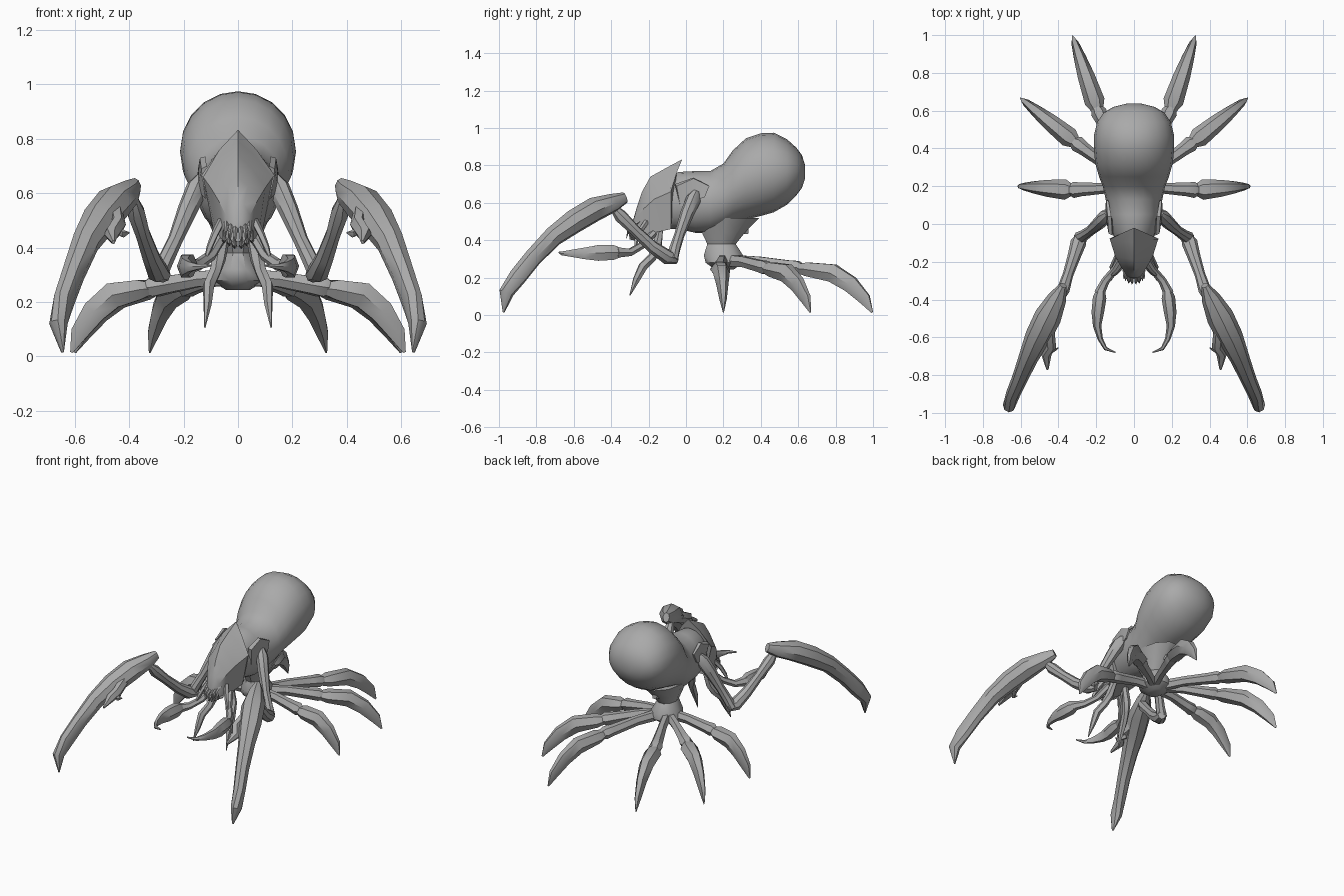
import bpy, bmesh, math
from mathutils import Vector

shell = bpy.data.materials.new("grey_shell")
shell.diffuse_color = (0.4, 0.4, 0.4, 1)


def finish(name, bm, mirror, angle=40):
    bmesh.ops.recalc_face_normals(bm, faces=bm.faces)
    me = bpy.data.meshes.new(name)
    bm.to_mesh(me)
    bm.free()
    ob = bpy.data.objects.new(name, me)
    bpy.context.collection.objects.link(ob)
    me.materials.append(shell)
    if mirror:
        ob.modifiers.new("mirror", 'MIRROR').use_mirror_merge = False
    bpy.ops.object.select_all(action='DESELECT')
    ob.select_set(True)
    bpy.context.view_layer.objects.active = ob
    bpy.ops.object.shade_smooth_by_angle(angle=math.radians(angle))
    return ob


def loft(name, rings, mirror=False, caps=True, angle=40):
    bm = bmesh.new()
    rows = [[bm.verts.new(p) for p in r] for r in rings]
    n = len(rows[0])
    for a, b in zip(rows, rows[1:]):
        for i in range(n):
            j = (i + 1) % n
            bm.faces.new((a[i], a[j], b[j], b[i]))
    if caps:
        bm.faces.new(rows[0])
        bm.faces.new(rows[-1])
    return finish(name, bm, mirror, angle)


def limb(name, pts, sides=8, mirror=True, angle=40):
    """Sweep along (x, y, z, half width, half height) stations."""
    c = [Vector(p[:3]) for p in pts]
    rings = []
    for k, p in enumerate(pts):
        t = (c[min(k + 1, len(c) - 1)] - c[max(k - 1, 0)]).normalized()
        s = t.cross(Vector((0, 0, 1))).normalized()
        u = s.cross(t)
        rings.append([c[k] + s * p[3] * math.cos(q) + u * p[4] * math.sin(q)
                      for q in (2 * math.pi * i / sides for i in range(sides))])
    return loft(name, rings, mirror, True, angle)


def upright(stations, sides=20, lean=0.0):
    """Rings across y from (y, low z, high z, half width)."""
    out = []
    for y, lo, hi, w in stations:
        m, h = (lo + hi) / 2, (hi - lo) / 2
        out.append([(w * math.cos(a), y + lean * h * math.sin(a), m + h * math.sin(a))
                    for a in (2 * math.pi * i / sides for i in range(sides))])
    return out


# Abdomen and thorax
loft("body", upright([
    (-0.12, .46, .72, .08), (-0.04, .46, .765, .12), (0.05, .44, .77, .14),
    (0.13, .44, .77, .15), (0.20, .46, .81, .165), (0.25, .49, .88, .185),
    (0.32, .51, .945, .205), (0.40, .53, .972, .213), (0.47, .55, .975, .212),
    (0.54, .59, .94, .195), (0.59, .64, .895, .16), (0.62, .68, .855, .11),
    (0.637, .73, .80, .04)]), angle=50)

# Ridged head shield: each ring is ridge, cheek, jaw, underside, mirrored
head = []
for y, ridge, cx, cz, jx, jz, dy in [
        (-0.285, .50, .025, .475, .025, .42, 0), (-0.265, .57, .045, .52, .04, .42, 0),
        (-0.235, .66, .07, .57, .055, .43, .01), (-0.19, .74, .10, .62, .075, .44, .02),
        (-0.10, .79, .128, .66, .09, .46, .02), (-0.02, .833, .135, .665, .09, .48, -.06)]:
    half = [(cx * .5, y + dy / 2, (ridge + cz) / 2 + .012), (cx, y + dy, cz), (jx, y + dy, jz)]
    head.append([(0, y, ridge)] + half + [(-x, b, z) for x, b, z in reversed(half)])
loft("head_shield", head, angle=35)

# Collar flaps behind the head
loft("collar_flap", [[(.115, -.06, .70), (.135, -.05, .69), (.12, -.03, .58), (.10, -.03, .58)],
                     [(.12, .04, .735), (.14, .04, .73), (.15, .04, .61), (.12, .04, .61)],
                     [(.135, .125, .69), (.147, .125, .69), (.152, .10, .63), (.14, .10, .63)]], True)

# Leg hub hanging under the body
hub = []
for z, y0, y1, w in [(.52, .04, .40, .12), (.44, .08, .32, .085), (.38, .11, .27, .06),
                     (.32, .09, .31, .09), (.28, .10, .31, .10), (.245, .15, .26, .045)]:
    hub.append([(w * math.cos(a), (y0 + y1) / 2 + (y1 - y0) / 2 * math.sin(a), z)
                for a in (math.pi * i / 5 for i in range(10))])
loft("leg_hub", hub)
loft("tail_spur", [[(-.08, .2, .5), (.08, .2, .5), (.05, .2, .43), (-.05, .2, .43)],
                   [(-.04, .33, .52), (.04, .33, .52), (.012, .335, .435), (-.012, .335, .435)]])

# Walking legs: root, knee and foot, with a flat two-part shape
for name, root, knee, foot in [
        ("front_leg", (.05, .195, .29), (.335, .18, .255), (.612, .20, .015)),
        ("middle_leg", (.05, .24, .29), (.315, .435, .255), (.60, .665, .015)),
        ("rear_leg", (.04, .27, .29), (.195, .61, .25), (.325, .995, .012))]:
    r, k, f = Vector(root), Vector(knee), Vector(foot)

    def at(a, b, t, z, w, h):
        p = a.lerp(b, t)
        return (p.x, p.y, z, w, h)
    limb(name + "_thigh", [at(r, k, 0, .29, .03, .035), at(r, k, .35, .285, .028, .032),
                           at(r, k, .8, .262, .036, .036), at(r, k, .95, .255, .043, .04),
                           at(r, k, 1.06, .25, .02, .02)], 6)
    limb(name + "_shin", [at(k, f, -.06, .25, .024, .025), at(k, f, .1, .245, .054, .042),
                          at(k, f, .45, .225, .045, .055), at(k, f, .7, .165, .033, .05),
                          at(k, f, .9, .085, .02, .036), at(k, f, 1, .015, .003, .006)], 6)

# Great front arms
limb("upper_arm", [(.135, .055, .66, .02, .02), (.15, .04, .62, .038, .042),
                   (.185, .005, .54, .035, .038), (.23, -.035, .43, .027, .028),
                   (.265, -.06, .355, .03, .03), (.29, -.075, .30, .035, .03)])
limb("lower_arm", [(.27, -.05, .30, .025, .028), (.295, -.10, .31, .042, .04),
                   (.32, -.18, .365, .034, .034), (.35, -.27, .45, .028, .030),
                   (.375, -.35, .53, .034, .036), (.385, -.39, .575, .02, .02)])
limb("arm_blade", [(.375, -.325, .628, .02, .03), (.405, -.39, .60, .05, .05),
                   (.455, -.49, .565, .072, .066), (.51, -.60, .50, .068, .065),
                   (.56, -.71, .42, .052, .055), (.605, -.82, .305, .042, .05),
                   (.64, -.90, .205, .038, .05), (.66, -.96, .12, .034, .04),
                   (.645, -.975, .015, .004, .006)], 8)
limb("arm_thumb", [(.45, -.57, .52, .03, .04), (.44, -.65, .485, .028, .035),
                   (.465, -.69, .45, .028, .028), (.458, -.77, .42, .006, .008)], 6)
limb("thumb_spike", [(.455, -.62, .47, .02, .02), (.42, -.67, .45, .014, .014),
                     (.40, -.655, .455, .003, .003)], 5)

# Curved feeding claws
limb("claw_arm", [(.06, -.17, .44, .02, .02), (.10, -.24, .37, .02, .02),
                  (.15, -.30, .335, .022, .022), (.185, -.37, .335, .028, .032)], 6)
limb("claw", [(.175, -.34, .335, .02, .025), (.182, -.39, .335, .036, .046),
              (.192, -.47, .332, .033, .048), (.195, -.54, .33, .022, .036),
              (.178, -.61, .33, .014, .022), (.15, -.66, .33, .01, .012),
              (.098, -.68, .335, .003, .004)], 6)

# Fangs and small feelers
limb("fang", [(.045, -.14, .46, .02, .02), (.07, -.155, .36, .026, .026),
              (.085, -.18, .31, .022, .024), (.108, -.23, .26, .022, .026),
              (.112, -.265, .19, .015, .02), (.122, -.30, .105, .002, .003)], 6)
limb("feeler", [(.06, -.21, .50, .015, .015), (.085, -.245, .45, .014, .014),
                (.105, -.265, .40, .012, .012), (.122, -.275, .35, .003, .003)], 5)

# Teeth around the mouth
for i, (x, y, z, h) in enumerate([(.01, -.285, .44, .05), (.026, -.28, .45, .045), (.042, -.265, .46, .04)]):
    limb(f"upper_tooth_{i}", [(x, y + .02, z + .04, .01, .01), (x, y - .02, z + .02, .008, .008),
                              (x * 1.1, y - .035, z + .02 - h, .001, .001)], 4)
    limb(f"lower_tooth_{i}", [(x * 1.2, y + .03, z - .035, .01, .01), (x * 1.2, y - .01, z - .03, .008, .008),
                              (x * 1.3, y - .025, z - .03 + h, .001, .001)], 4)
